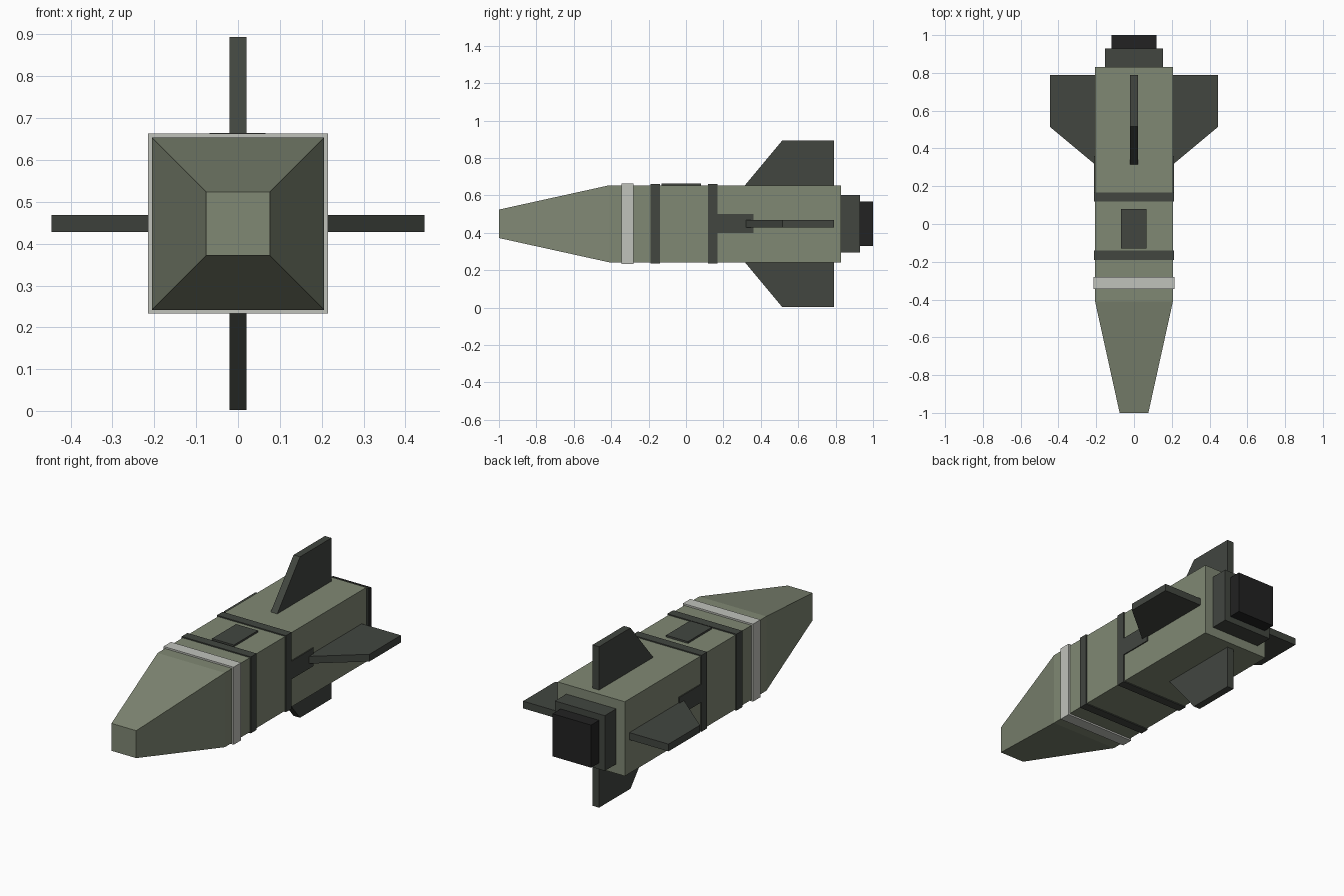
import bpy, bmesh, math
from mathutils import Matrix, Vector

if "Cube" in bpy.data.objects:
    bpy.data.objects.remove(bpy.data.objects["Cube"])

ZC = 0.448  # height of the long axis


def material(name, rgb):
    m = bpy.data.materials.new(name)
    m.diffuse_color = (*rgb, 1)
    m.use_nodes = True
    m.node_tree.nodes["Principled BSDF"].inputs["Base Color"].default_value = m.diffuse_color
    return m


OLIVE = material("olive", (0.216, 0.246, 0.174))
DARK = material("dark grey green", (0.054, 0.061, 0.051))
PALE = material("pale grey", (0.53, 0.54, 0.50))
BLACK = material("black", (0.016, 0.016, 0.016))


def finish(name, bm, mat):
    bmesh.ops.recalc_face_normals(bm, faces=bm.faces)
    mesh = bpy.data.meshes.new(name)
    bm.to_mesh(mesh)
    bm.free()
    mesh.materials.append(mat)
    obj = bpy.data.objects.new(name, mesh)
    bpy.context.collection.objects.link(obj)
    return obj


def loft(name, sections, mat):
    """Square tube along y from (y, half width) sections, capped at both ends."""
    bm = bmesh.new()
    rings = [[bm.verts.new((sx * h, y, ZC + sz * h))
              for sx, sz in ((-1, -1), (1, -1), (1, 1), (-1, 1))]
             for y, h in sections]
    for a, b in zip(rings, rings[1:]):
        for i in range(4):
            j = (i + 1) % 4
            bm.faces.new((a[i], a[j], b[j], b[i]))
    bm.faces.new(rings[0])
    bm.faces.new(rings[-1])
    return finish(name, bm, mat)


def box(name, lo, hi, mat):
    bm = bmesh.new()
    lo, hi = Vector(lo), Vector(hi)
    bmesh.ops.create_cube(bm, size=1)
    for v in bm.verts:
        v.co = Vector(a * b for a, b in zip(v.co, hi - lo)) + (lo + hi) / 2
    return finish(name, bm, mat)


def fin(name, angle):
    """Swept fin pointing up, turned about the long axis."""
    profile = [(0.30, 0.19), (0.315, 0.206), (0.515, 0.446), (0.79, 0.446), (0.79, 0.19)]
    bm = bmesh.new()
    face = bm.faces.new([bm.verts.new((-0.02, y, r)) for y, r in profile])
    ext = bmesh.ops.extrude_face_region(bm, geom=[face])
    for v in ext["geom"]:
        if isinstance(v, bmesh.types.BMVert):
            v.co.x = 0.02
    bm.transform(Matrix.Translation((0, 0, ZC)) @ Matrix.Rotation(angle, 4, 'Y'))
    return finish(name, bm, DARK)


# Body with tapered nose
loft("body", [(-1.0, 0.076), (-0.41, 0.206), (0.83, 0.206)], OLIVE)

# Bands around the body
loft("pale_band", [(-0.345, 0.215), (-0.28, 0.215)], PALE)
loft("front_band", [(-0.19, 0.212), (-0.14, 0.212)], DARK)
loft("rear_band", [(0.118, 0.212), (0.168, 0.212)], DARK)

# Stepped nozzle
loft("nozzle_collar", [(0.82, 0.153), (0.93, 0.153)], DARK)
loft("nozzle", [(0.92, 0.118), (1.0, 0.118)], BLACK)

# Four fins
for i, side in enumerate(("top", "right", "bottom", "left")):
    fin(side + "_fin", i * math.pi / 2)

# Top hatch and side plates ahead of the horizontal fins
box("hatch", (-0.068, -0.13, 0.64), (0.066, 0.08, 0.664), DARK)
for side, s in (("right", 1), ("left", -1)):
    box(side + "_plate", (min(s * 0.19, s * 0.212), 0.16, 0.40),
        (max(s * 0.19, s * 0.212), 0.36, 0.50), DARK)
